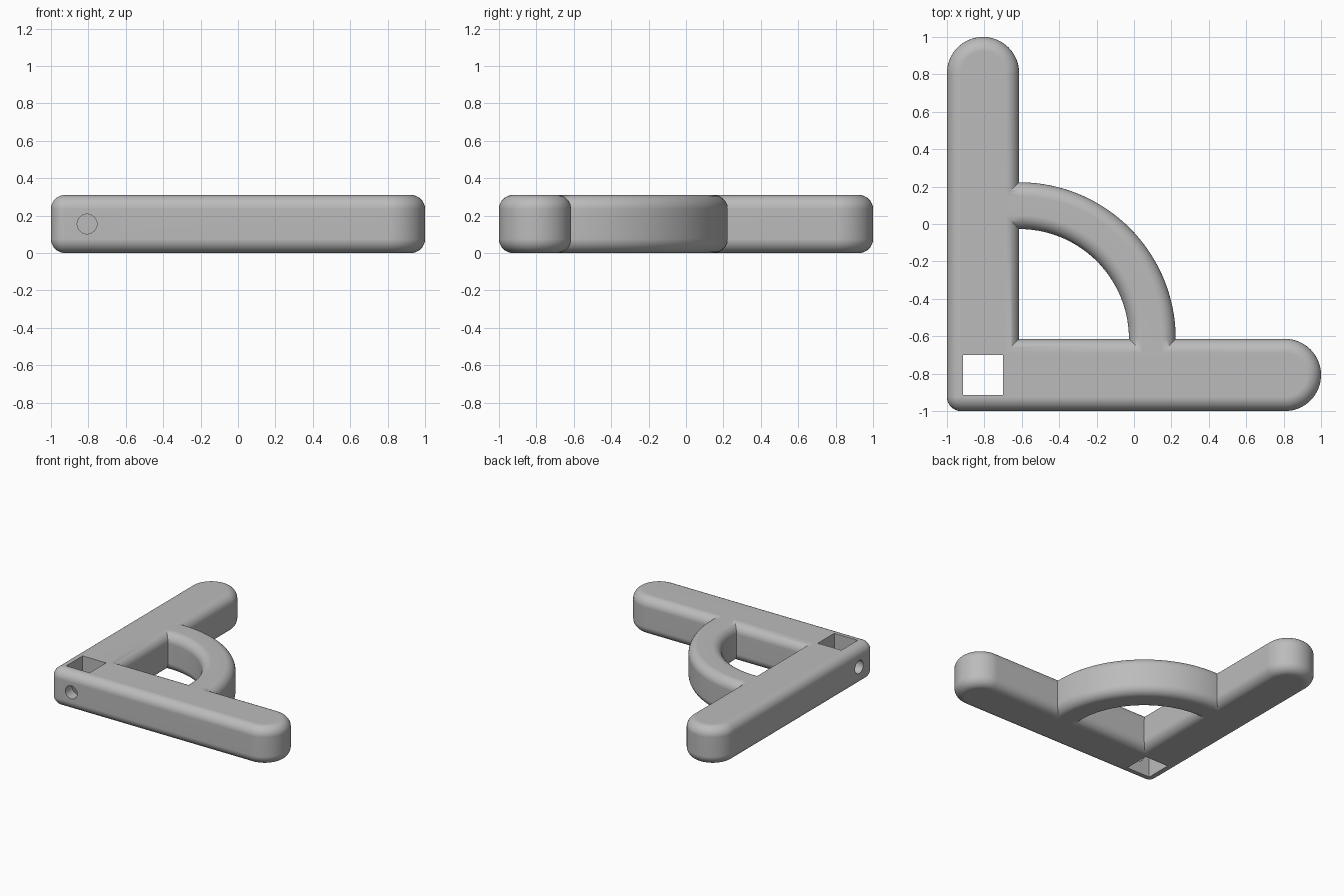
import bpy, bmesh
from math import pi, sin, cos, radians

if "Cube" in bpy.data.objects:
    bpy.data.objects.remove(bpy.data.objects["Cube"], do_unlink=True)

HEIGHT = 0.31      # thickness of the bracket
WIDTH = 0.386      # width of each arm
ROUND = 0.075      # edge rounding
STEPS = 8          # segments of each rounded edge
INNER = WIDTH - 1  # inner side of each arm
MID = WIDTH / 2 - 1

grey = bpy.data.materials.new("plain grey")
grey.use_nodes = True
grey.diffuse_color = (0.5, 0.5, 0.5, 1)
grey.node_tree.nodes["Principled BSDF"].inputs["Base Color"].default_value = (0.5, 0.5, 0.5, 1)


def finish(bm, name):
    bmesh.ops.recalc_face_normals(bm, faces=bm.faces)
    mesh = bpy.data.meshes.new(name)
    bm.to_mesh(mesh)
    bm.free()
    mesh.materials.append(grey)
    obj = bpy.data.objects.new(name, mesh)
    bpy.context.collection.objects.link(obj)
    return obj


def loft(name, rings, closed=False):
    """Join rings of points with quads, capping the ends unless closed."""
    bm = bmesh.new()
    rows = [[bm.verts.new(p) for p in ring] for ring in rings]
    n = len(rows[0])
    for a, b in zip(rows, rows[1:]):
        for i in range(n):
            j = (i + 1) % n
            bm.faces.new((a[i], a[j], b[j], b[i]))
    bm.faces.new(rows[0])
    bm.faces.new(rows[-1])
    return finish(bm, name)


def arc(cx, cy, radius, start, end, steps):
    angles = [radians(start + (end - start) * i / steps) for i in range(steps + 1)]
    return [(cx + radius * cos(a), cy + radius * sin(a)) for a in angles]


def outline(inset):
    """Plan of the two arms, shrunk by the inset."""
    tip = WIDTH / 2 - inset
    far = 1 - WIDTH / 2
    pts = arc(ROUND - 1, ROUND - 1, max(ROUND - inset, 0.001), 180, 270, STEPS)
    pts += arc(far, MID, tip, -90, 90, 32)
    pts.append((INNER - inset, INNER - inset))
    pts += arc(MID, far, tip, 0, 180, 32)
    return pts


# Two arms in one rounded body
quarter = [i * pi / 2 / STEPS for i in range(STEPS + 1)]
levels = [(ROUND * (1 - sin(a)), ROUND * (1 - cos(a))) for a in quarter]
levels += [(d, HEIGHT - z) for d, z in reversed(levels)]
body = loft("corner_bracket", [[(x, y, z) for x, y in outline(d)] for d, z in levels])

# Curved brace swept from arm to arm
INSIDE, OUTSIDE, SINK = 0.587, 0.837, 0.1
section = []
for r, z, start in ((OUTSIDE - ROUND, ROUND, -90), (OUTSIDE - ROUND, HEIGHT - ROUND, 0),
                    (INSIDE + ROUND, HEIGHT - ROUND, 90), (INSIDE + ROUND, ROUND, 180)):
    section += arc(r, z, ROUND, start, start + 90, STEPS)
SWEEP = 48
rings = [[(INNER + r, INNER - SINK, z) for r, z in section]]
for i in range(SWEEP + 1):
    a = i * pi / 2 / SWEEP
    rings.append([(INNER + r * cos(a), INNER + r * sin(a), z) for r, z in section])
rings.append([(INNER - SINK, INNER + r, z) for r, z in section])
brace = loft("curved_brace", rings)

# Cutters: square through hole and a round hole in each outer face
bm = bmesh.new()
bmesh.ops.create_cube(bm, size=1)
bmesh.ops.scale(bm, vec=(0.212, 0.212, 1), verts=bm.verts)
bmesh.ops.translate(bm, vec=(MID, MID, HEIGHT / 2), verts=bm.verts)
square = finish(bm, "square_hole_cutter")


def round_cutter(name, location, rotation):
    bm = bmesh.new()
    bmesh.ops.create_cone(bm, cap_ends=True, segments=32, radius1=0.053,
                          radius2=0.053, depth=0.3)
    obj = finish(bm, name)
    obj.location, obj.rotation_euler = location, rotation
    return obj


front = round_cutter("front_hole_cutter", (MID, -1, HEIGHT / 2), (pi / 2, 0, 0))
side = round_cutter("side_hole_cutter", (-1, MID, HEIGHT / 2), (0, pi / 2, 0))

# Combine
bpy.context.view_layer.update()
bpy.ops.object.select_all(action="DESELECT")
body.select_set(True)
bpy.context.view_layer.objects.active = body
for tool, operation in ((brace, "UNION"), (square, "DIFFERENCE"),
                        (front, "DIFFERENCE"), (side, "DIFFERENCE")):
    tool.hide_render = True
    mod = body.modifiers.new(tool.name, "BOOLEAN")
    mod.object, mod.operation, mod.solver = tool, operation, "EXACT"
    bpy.ops.object.modifier_apply(modifier=mod.name)
    bpy.data.objects.remove(tool, do_unlink=True)

# Smooth rounded edges, flat large faces
bpy.ops.object.shade_smooth_by_angle(angle=radians(30))
weighted = body.modifiers.new("flat_faces", "WEIGHTED_NORMAL")
weighted.keep_sharp = True
